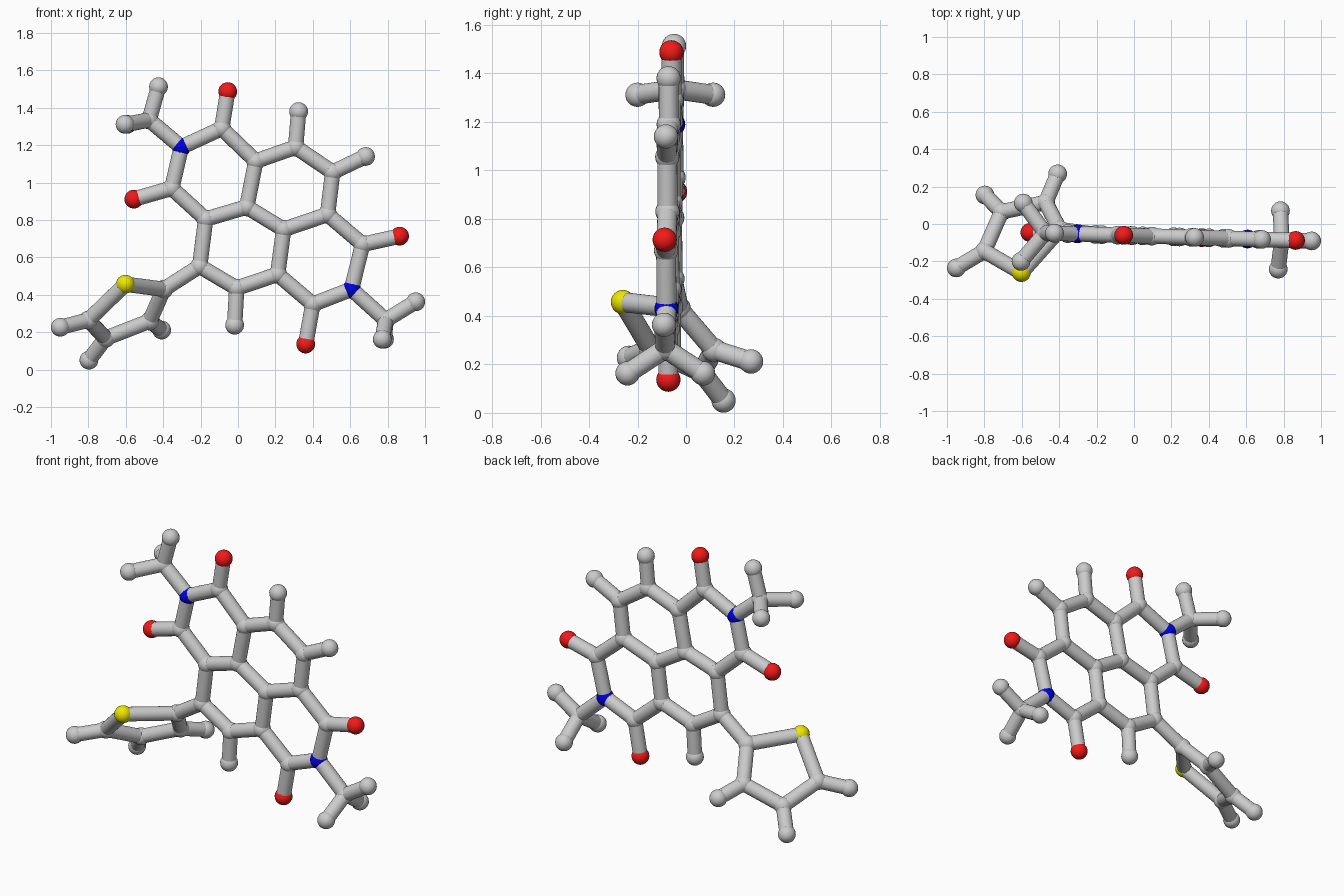
import bpy, bmesh
from mathutils import Vector

if "Cube" in bpy.data.objects:
    bpy.data.objects.remove(bpy.data.objects["Cube"])

ATOM_R, BOND_R = 0.05, 0.041


def material(name, rgb):
    m = bpy.data.materials.new(name)
    m.diffuse_color = (*rgb, 1)
    m.use_nodes = True
    m.node_tree.nodes["Principled BSDF"].inputs["Base Color"].default_value = m.diffuse_color
    return m


MATS = {"oxygen": material("red", (0.9, 0.01, 0.01)),
        "nitrogen": material("blue", (0.0, 0.0, 0.75)),
        "sulfur": material("yellow", (0.85, 0.8, 0.0))}


def smooth(mesh):
    for p in mesh.polygons:
        p.use_smooth = len(p.vertices) < 5


def ball_mesh(kind):
    bm = bmesh.new()
    bmesh.ops.create_uvsphere(bm, u_segments=24, v_segments=16, radius=ATOM_R)
    me = bpy.data.meshes.new(kind)
    bm.to_mesh(me)
    bm.free()
    smooth(me)
    if kind in MATS:
        me.materials.append(MATS[kind])
    return me


def rod_mesh():
    bm = bmesh.new()
    bmesh.ops.create_cone(bm, cap_ends=True, segments=24, radius1=BOND_R,
                          radius2=BOND_R, depth=1)
    me = bpy.data.meshes.new("bond")
    bm.to_mesh(me)
    bm.free()
    smooth(me)
    return me


def flat(x, z):
    # the fused ring sheet is turned slightly about z
    return Vector((x, -0.062 - 0.03 * x, z))


# Flat fused-ring sheet (x, z)
sheet = {
    "carbon": [(-.087, 1.29), (-.354, .97), (.095, 1.115), (.047, .87), (-.173, .805),
               (.308, 1.19), (.506, 1.056), (.479, .83), (.244, .75), (-.205, .553),
               (-.007, .436), (.212, .51), (.666, .67), (.40, .35),
               (-.475, 1.335), (.79, .265)],
    "nitrogen": [(-.303, 1.19), (.607, .43)],
    "oxygen": [(-.055, 1.487), (-.557, .912), (.864, .714), (.362, .137)],
    "hydrogen": [(.324, 1.38), (.682, 1.14), (-.018, .238), (-.425, 1.513), (.95, .363)],
}
atoms = [(k, flat(*p)) for k, pts in sheet.items() for p in pts]

# Paired methyl hydrogens in front of and behind the sheet
for x, z in [(-.598, 1.312), (.777, .163)]:
    for s in (-1, 1):
        atoms.append(("hydrogen", flat(x, z) + Vector((-.006 * -s, .156 * s, 0))))

# Twisted five-sided sulfur ring
atoms += [(k, Vector(p)) for k, p in [
    ("carbon", (-.397, -.03, .43)), ("sulfur", (-.602, -.26, .457)),
    ("carbon", (-.80, -.145, .265)), ("carbon", (-.708, .065, .168)),
    ("carbon", (-.472, .115, .26)), ("hydrogen", (-.95, -.235, .227)),
    ("hydrogen", (-.797, .155, .051)), ("hydrogen", (-.408, .268, .212))]]

# Atom balls
meshes = {k: ball_mesh(k) for k in ("carbon", "hydrogen", "nitrogen", "oxygen", "sulfur")}
for kind, p in atoms:
    ob = bpy.data.objects.new(kind + "_ball", meshes[kind])
    ob.location = p
    bpy.context.collection.objects.link(ob)

# Bond rods between neighbouring atoms
rod = rod_mesh()
for i, (ka, a) in enumerate(atoms):
    for kb, b in atoms[:i]:
        d = b - a
        if d.length > 0.33 or ka == kb == "hydrogen":
            continue
        ob = bpy.data.objects.new("bond_rod", rod)
        ob.location = (a + b) / 2
        ob.rotation_mode = "QUATERNION"
        ob.rotation_quaternion = d.to_track_quat("Z", "Y")
        ob.scale = (1, 1, d.length)
        bpy.context.collection.objects.link(ob)
